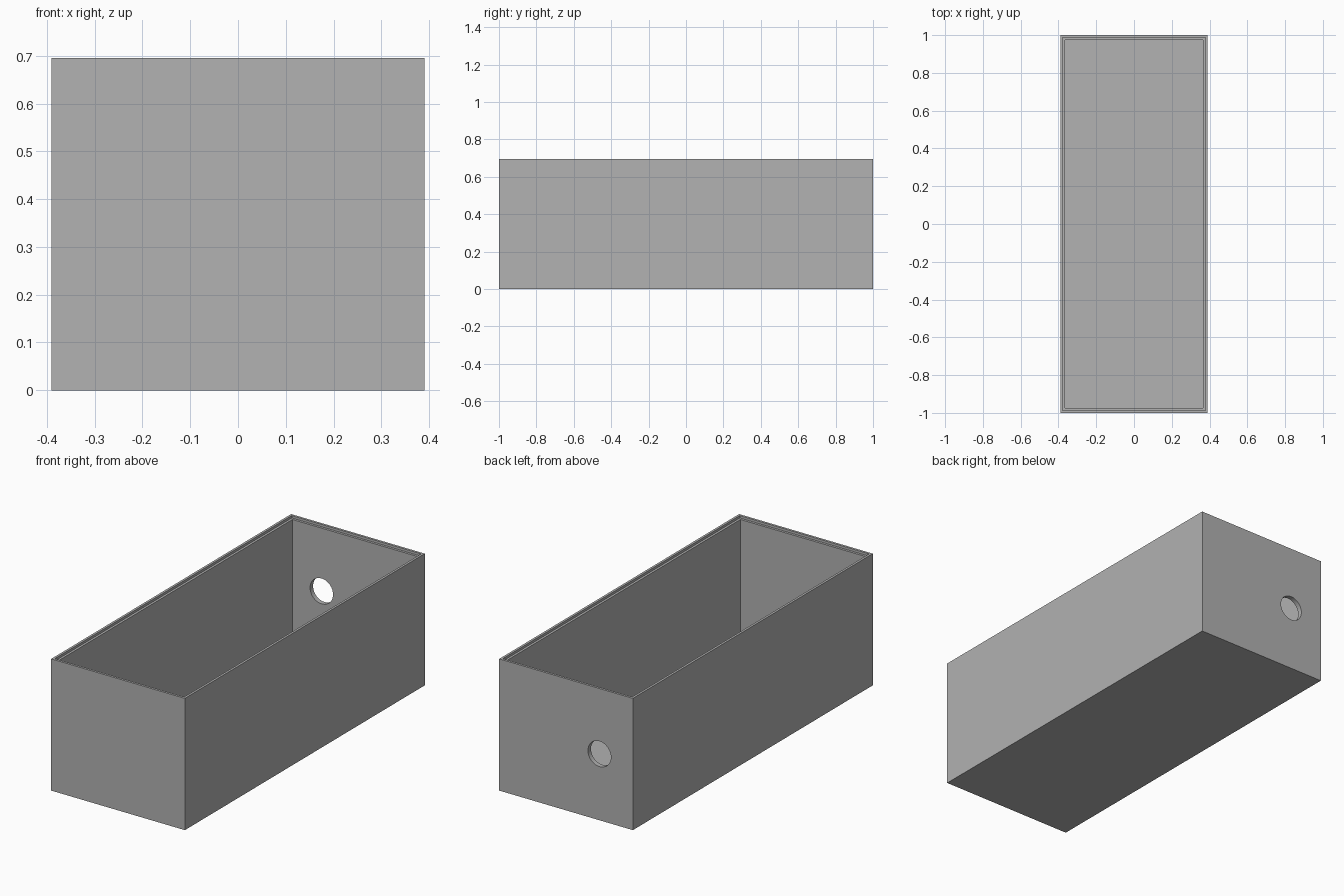
import bpy
import bmesh
import math
from mathutils import Matrix

WIDTH, LENGTH, HEIGHT = 0.78, 2.0, 0.695
STEP = 0.0125          # width and depth of the lid ledge
FLOOR = 0.025
HOLE_X, HOLE_Z, HOLE_RADIUS = -0.195, 0.35, 0.067

default = bpy.data.objects.get("Cube")
if default:
    bpy.data.objects.remove(default, do_unlink=True)


def flat_material(name, colour):
    mat = bpy.data.materials.new(name)
    mat.use_nodes = True
    mat.diffuse_color = colour
    mat.node_tree.nodes["Principled BSDF"].inputs["Base Color"].default_value = colour
    return mat


def make_object(name, bm, mat):
    mesh = bpy.data.meshes.new(name)
    bmesh.ops.recalc_face_normals(bm, faces=bm.faces)
    bm.to_mesh(mesh)
    bm.free()
    mesh.materials.append(mat)
    obj = bpy.data.objects.new(name, mesh)
    bpy.context.collection.objects.link(obj)
    return obj


def sink(bm, face, border, depth):
    """Inset a face by a border, then push it down to form a recess."""
    bmesh.ops.inset_region(bm, faces=[face], thickness=border, use_even_offset=True)
    moved = bmesh.ops.extrude_face_region(bm, geom=[face])["geom"]
    bmesh.ops.delete(bm, geom=[face], context="FACES")
    verts = [v for v in moved if isinstance(v, bmesh.types.BMVert)]
    bmesh.ops.translate(bm, verts=verts, vec=(0, 0, -depth))
    return next(f for f in moved if isinstance(f, bmesh.types.BMFace))


grey = flat_material("grey", (0.445, 0.445, 0.445, 1))

# Open box: a block with a lid ledge and a deep cavity sunk into its top
bm = bmesh.new()
bmesh.ops.create_cube(bm, size=1, matrix=Matrix.Translation((0, 0, HEIGHT / 2))
                      @ Matrix.Diagonal((WIDTH, LENGTH, HEIGHT, 1)))
bm.normal_update()
top = max(bm.faces, key=lambda f: f.calc_center_median().z)
ledge = sink(bm, top, STEP, STEP)
bm.normal_update()
sink(bm, ledge, STEP, HEIGHT - STEP - FLOOR)
box = make_object("open_box", bm, grey)

# Round cable hole through the back wall
bm = bmesh.new()
bmesh.ops.create_cone(bm, cap_ends=True, segments=48, radius1=HOLE_RADIUS,
                      radius2=HOLE_RADIUS, depth=0.2,
                      matrix=Matrix.Translation((HOLE_X, LENGTH / 2, HOLE_Z))
                      @ Matrix.Rotation(math.pi / 2, 4, "X"))
cutter = make_object("hole_cutter", bm, grey)
cutter.hide_render = True

cut = box.modifiers.new("cable_hole", "BOOLEAN")
cut.operation = "DIFFERENCE"
cut.solver = "EXACT"
cut.object = cutter
bpy.context.view_layer.objects.active = box
box.select_set(True)
bpy.ops.object.modifier_apply(modifier=cut.name)
bpy.data.objects.remove(cutter, do_unlink=True)

# Smooth the hole rim while keeping the box edges sharp
bpy.ops.object.shade_smooth_by_angle(angle=math.radians(30))
